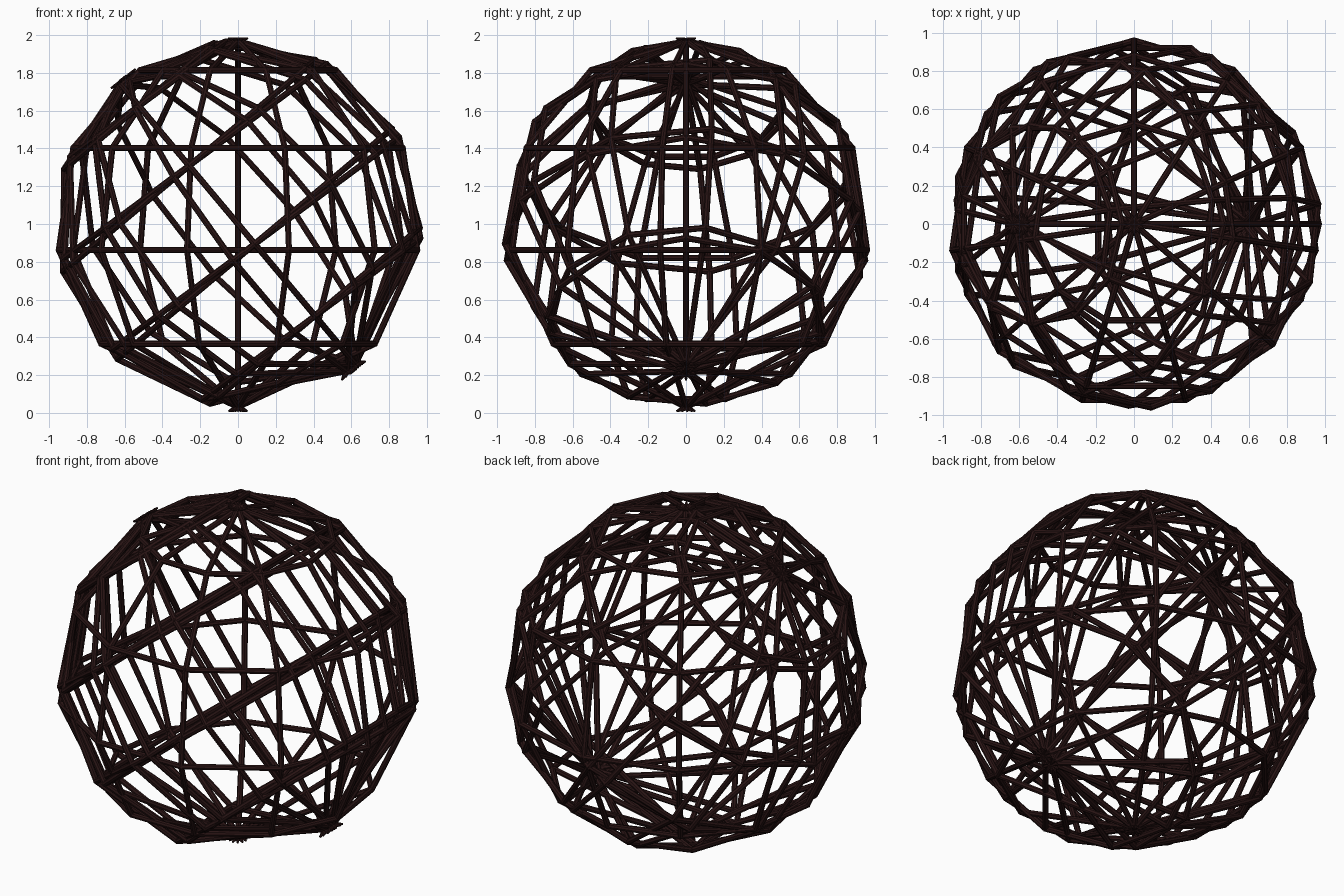
import bpy, bmesh, math
from mathutils import Vector, Matrix

if "Cube" in bpy.data.objects:
    bpy.data.objects.remove(bpy.data.objects["Cube"])

R = 0.968          # cage radius
TUBE = 0.0165      # rod radius
EXTRA = 0.006      # small overshoot closing each joint
POLE = 0.05        # longer pointed overshoot where rods cross at a pole
N = 11             # rods per ring
STEP = 2 * math.pi / N

mat = bpy.data.materials.new("dark_wood")
mat.diffuse_color = (0.022, 0.007, 0.007, 1)
mat.use_nodes = True
mat.node_tree.nodes["Principled BSDF"].inputs["Base Color"].default_value = mat.diffuse_color


def cone(bm, a, b, r1, r2):
    rot = (b - a).to_track_quat('Z', 'Y').to_matrix().to_4x4()
    bmesh.ops.create_cone(bm, cap_ends=True, segments=8, radius1=r1, radius2=r2,
                          depth=(b - a).length,
                          matrix=Matrix.Translation((a + b) / 2) @ rot)


def rod(bm, a, b, tip=0):
    """Straight capped rod between two joints; tip adds a point past b."""
    u = (b - a).normalized()
    end = b + u * EXTRA
    cone(bm, a - u * EXTRA, end, TUBE, TUBE)
    if tip:
        cone(bm, end, end + u * tip, TUBE, TUBE * 0.3)


def joint(ring, i):
    """Joint on a ring, counted down from the top pole."""
    t, p = ring * STEP, i * STEP
    return R * Vector((math.sin(t) * math.cos(p), math.sin(t) * math.sin(p), math.cos(t)))


def cage(name, spin, tilt):
    bm = bmesh.new()
    top, bottom = Vector((0, 0, R)), Vector((0, 0, -R))
    for i in range(N):
        # meridian from pole to pole (the last span is longer)
        rod(bm, joint(1, i), top, POLE)
        for k in range(1, 4):
            rod(bm, joint(k, i), joint(k + 1, i))
        rod(bm, joint(4, i), bottom, POLE)
        # latitude rings
        for k in range(1, 5):
            rod(bm, joint(k, i), joint(k, i + 1))
    bm.transform(Matrix.Translation((0, 0, 1))
                 @ Matrix.Rotation(math.radians(tilt), 4, 'Y')
                 @ Matrix.Rotation(math.radians(spin), 4, 'Z'))
    me = bpy.data.meshes.new(name)
    bm.to_mesh(me)
    bm.free()
    me.materials.append(mat)
    bpy.context.collection.objects.link(bpy.data.objects.new(name, me))


cage("upright_cage", 90, 0)
cage("tilted_cage", -90, -40)
cage("tilted_cage_turned", 0, -36.5)
